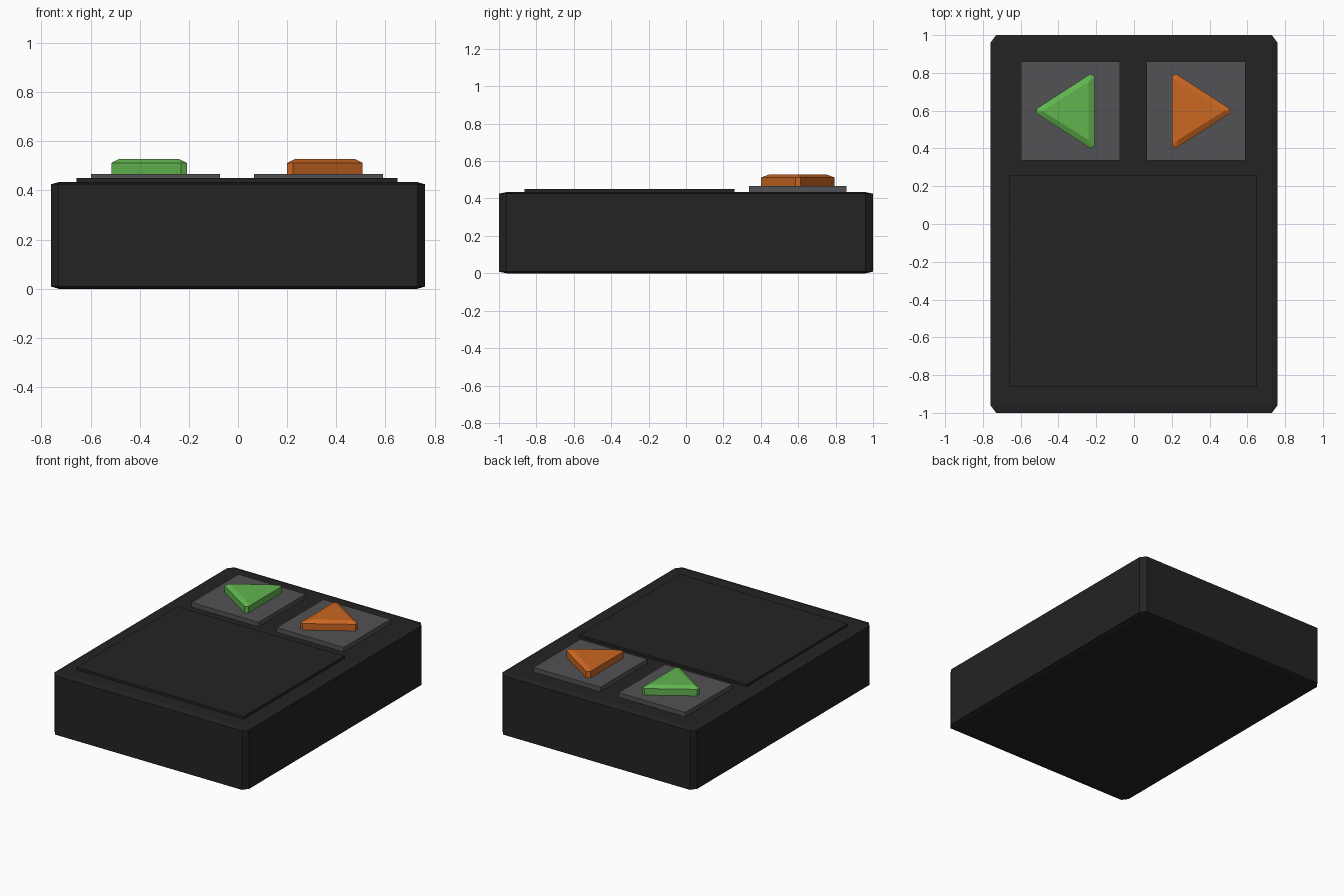
import bpy
import bmesh
from mathutils import Matrix, Vector

if "Cube" in bpy.data.objects:
    bpy.data.objects.remove(bpy.data.objects["Cube"])


def material(name, rgb):
    m = bpy.data.materials.new(name)
    m.diffuse_color = (*rgb, 1.0)
    m.use_nodes = True
    m.node_tree.nodes["Principled BSDF"].inputs["Base Color"].default_value = m.diffuse_color
    return m


BLACK = material("black_plastic", (0.017, 0.017, 0.017))
GREY = material("grey_plate", (0.085, 0.085, 0.092))
GREEN = material("green_button", (0.12, 0.46, 0.08))
ORANGE = material("orange_button", (0.60, 0.135, 0.016))


def finish(bm, name, mat):
    bmesh.ops.recalc_face_normals(bm, faces=bm.faces)
    mesh = bpy.data.meshes.new(name)
    bm.to_mesh(mesh)
    bm.free()
    mesh.materials.append(mat)
    obj = bpy.data.objects.new(name, mesh)
    bpy.context.collection.objects.link(obj)
    return obj


def box(name, lo, hi, mat, bevel=0.0):
    """Box between two corners; the bevel is stretched with the box."""
    lo, hi = Vector(lo), Vector(hi)
    bm = bmesh.new()
    bmesh.ops.create_cube(bm, size=1.0)
    if bevel:
        bmesh.ops.bevel(bm, geom=bm.edges[:], offset=bevel, segments=1,
                        affect='EDGES', profile=0.5)
    bm.transform(Matrix.Translation((lo + hi) / 2)
                 @ Matrix.Diagonal((*(hi - lo), 1.0)))
    return finish(bm, name, mat)


MID_X, ROW_Y = -0.004, 0.598   # centre of the button row


def arrow(name, side, mat):
    """Triangular button with clipped corners and a chamfered top."""
    outline = [(0.511, -0.013), (0.511, 0.013), (0.228, 0.196),
               (0.204, 0.184), (0.204, -0.184), (0.228, -0.196)]
    top = [(0.481, 0.0), (0.236, 0.154), (0.236, -0.154)]
    bm = bmesh.new()

    def ring(points, z):
        return [bm.verts.new((MID_X + side * x, ROW_Y + y, z)) for x, y in points]

    low, rim, cap = ring(outline, 0.455), ring(outline, 0.512), ring(top, 0.528)
    bm.faces.new(low)
    bm.faces.new(cap)
    for i in range(6):
        bm.faces.new((low[i], low[(i + 1) % 6], rim[(i + 1) % 6], rim[i]))
    for k in range(3):
        a, b, c = rim[2 * k], rim[2 * k + 1], rim[(2 * k + 2) % 6]
        bm.faces.new((a, b, cap[k]))                      # clipped corner
        bm.faces.new((b, c, cap[(k + 1) % 3], cap[k]))    # side chamfer
    return finish(bm, name, mat)


# Main case and raised front panel
box("case", (-0.76, -1, 0), (0.76, 1, 0.434), BLACK, bevel=0.02)
box("raised_panel", (-0.658, -0.864, 0.40), (0.649, 0.26, 0.451), BLACK)

# Square plates with their arrow buttons
for label, side, mat in (("left", -1, GREEN), ("right", 1, ORANGE)):
    cx = MID_X + side * 0.332
    box(label + "_button_plate", (cx - 0.262, ROW_Y - 0.261, 0.40),
        (cx + 0.262, ROW_Y + 0.261, 0.466), GREY)
    arrow(label + "_arrow_button", side, mat)
